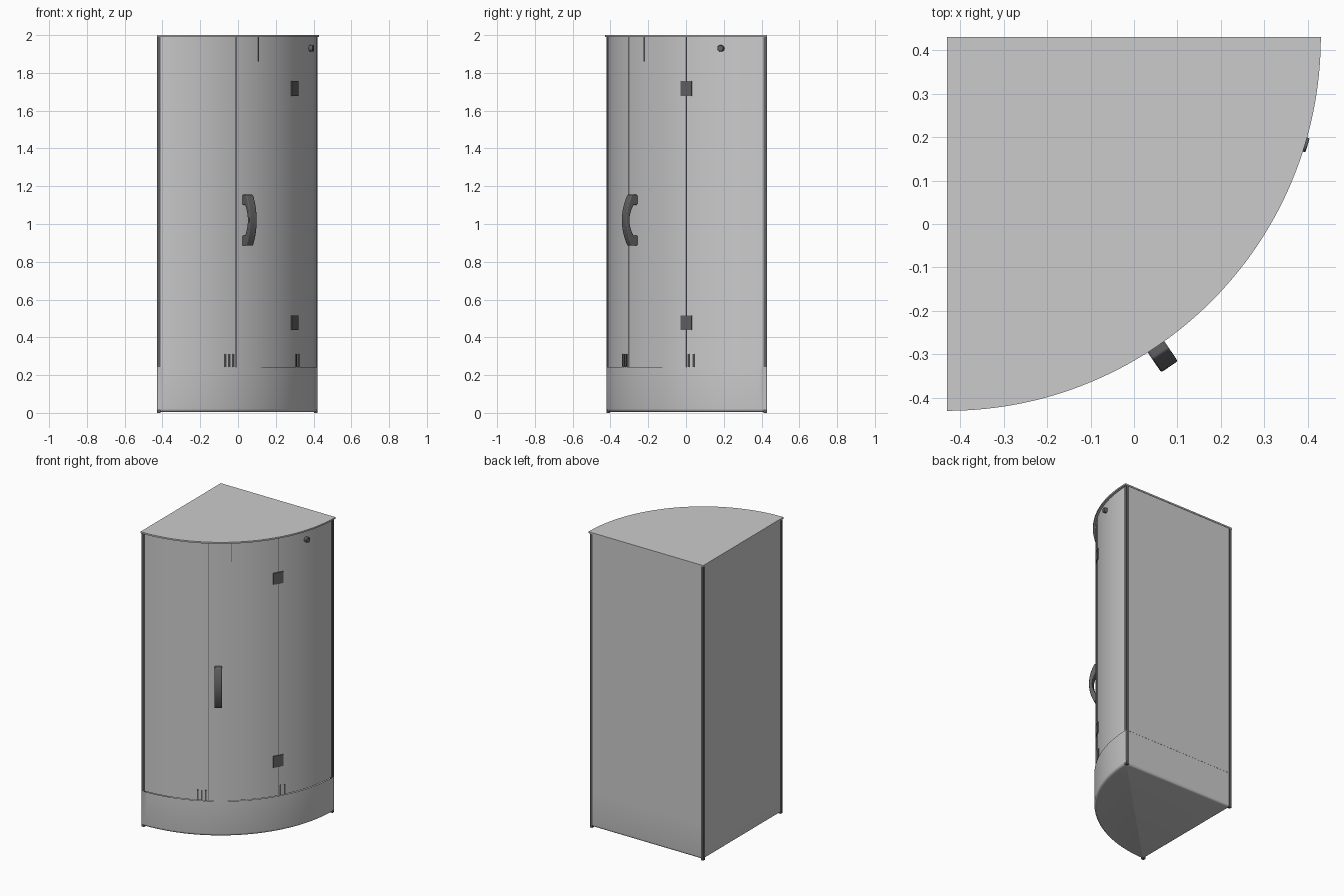
import bpy, bmesh
from math import sin, cos, radians, pi
from mathutils import Vector

if "Cube" in bpy.data.objects:
    bpy.data.objects.remove(bpy.data.objects["Cube"])

CX, CY = -0.43, 0.43          # back corner = centre of the quarter circle
dark = bpy.data.materials.new("dark_trim")
dark.diffuse_color = (0.12, 0.12, 0.12, 1)
dark.use_nodes = True
dark.node_tree.nodes["Principled BSDF"].inputs["Base Color"].default_value = dark.diffuse_color


def polar(r, deg, z=0.0):
    """Angle 0 = front (-y), 90 = right (+x), measured at the back corner."""
    a = radians(deg)
    return Vector((CX + r * sin(a), CY - r * cos(a), z))


def finish(name, bm, mat=None, bevel=0.0):
    bmesh.ops.recalc_face_normals(bm, faces=bm.faces)
    me = bpy.data.meshes.new(name)
    bm.to_mesh(me)
    bm.free()
    ob = bpy.data.objects.new(name, me)
    bpy.context.collection.objects.link(ob)
    if mat:
        me.materials.append(mat)
    if bevel:
        m = ob.modifiers.new("bevel", 'BEVEL')
        m.width, m.segments, m.limit_method = bevel, 3, 'ANGLE'
    bpy.ops.object.select_all(action='DESELECT')
    ob.select_set(True)
    bpy.context.view_layer.objects.active = ob
    bpy.ops.object.shade_smooth_by_angle(angle=radians(35))
    return ob


def prism_bm(pts, vec):
    bm = bmesh.new()
    f = bm.faces.new([bm.verts.new(p) for p in pts])
    ext = bmesh.ops.extrude_face_region(bm, geom=[f])['geom']
    bmesh.ops.translate(bm, vec=vec, verts=[v for v in ext if isinstance(v, bmesh.types.BMVert)])
    bm.normal_update()
    return bm


def prism(name, pts, vec, mat=None, bevel=0.0):
    return finish(name, prism_bm(pts, vec), mat, bevel)


def box(name, x0, x1, y0, y1, z0, z1, mat=None):
    return prism(name, [(x0, y0, z0), (x1, y0, z0), (x1, y1, z0), (x0, y1, z0)],
                 (0, 0, z1 - z0), mat)


def arc(r, a0, a1, z, n):
    return [polar(r, a0 + (a1 - a0) * i / n, z) for i in range(n + 1)]


def curved(name, r0, r1, a0, a1, z0, z1, n=20, mat=None):
    """Thin curved panel between two radii."""
    return prism(name, arc(r1, a0, a1, z0, n) + arc(r0, a1, a0, z0, n),
                 (0, 0, z1 - z0), mat)


def sector(r, z, inset, n=60):
    """Quarter-circle outline whose straight sides are moved inwards a little."""
    pts = [(CX + inset, CY - inset, z)]
    for p in arc(r, 0, 90, z, n):
        pts.append((max(p.x, CX + inset), min(p.y, CY - inset), z))
    return [Vector(p) for p in pts]


# shower tray: rounded underside and sunken basin
bm = prism_bm(sector(0.851, 0.004, 0.004), (0, 0, 0.238))
top = [f for f in bm.faces if all(v.co.z > 0.2 for v in f.verts)]
low = [e for e in bm.edges if all(v.co.z < 0.01 for v in e.verts)]
bmesh.ops.inset_region(bm, faces=top, thickness=0.05, use_even_offset=True)
bmesh.ops.translate(bm, vec=(0, 0, -0.12), verts=list(top[0].verts))
bmesh.ops.bevel(bm, geom=low, offset=0.018, segments=4, profile=0.5, affect='EDGES')
finish("tray", bm)

# roof
prism("roof", sector(0.86, 1.99, 0.0), (0, 0, 0.01))

# back walls
Z0, Z1 = 0.242, 1.99
box("left_wall", -0.427, -0.421, -0.41, 0.42, Z0, Z1)
box("back_wall", -0.42, 0.41, 0.421, 0.427, Z0, Z1)

# corner posts
for name, x, y in (("corner_post", -0.42, 0.42), ("right_post", 0.411, 0.42),
                   ("front_post", -0.42, -0.411)):
    box(name, x - 0.009, x + 0.009, y - 0.009, y + 0.009, 0.0, Z1, dark)

# curved glass: two fixed panels and the door
for name, a0, a1 in (("left_glass", 0.8, 29.6), ("door_glass", 29.9, 59.5),
                     ("right_glass", 59.8, 89.2)):
    curved(name, 0.838, 0.845, a0, a1, Z0, Z1)
for i, a in enumerate((29.75, 59.65)):
    curved(f"door_seal_{i}", 0.836, 0.843, a - 0.25, a + 0.25, Z0, Z1, 1, dark)

# upper door stop and lower clips
curved("door_stop", 0.834, 0.848, 39.4, 39.7, 1.86, Z1, 1, dark)
for i, a in enumerate((25.4, 27.1, 28.7, 60.5, 62.6)):
    curved(f"clip_{i}", 0.834, 0.849, a - 0.3, a + 0.3, Z0, 0.312, 2, dark)

# hinges
for name, z in (("lower_hinge", 0.477), ("upper_hinge", 1.717)):
    curved(name, 0.833, 0.851, 57.3, 61.9, z - 0.039, z + 0.039, 4, dark)

# door handle: bowed grip with two feet, extruded sideways
ang, width = 34, 0.046
us = [i / 8 - 1 for i in range(17)]
outer = [(0.915 - 0.035 * u * u, 1.02 + 0.135 * u) for u in us]
inner = [(0.893 - 0.025 * u * u, 1.02 + 0.08 * u) for u in reversed(us)]
profile = [(0.842, 0.885)] + outer + [(0.842, 1.155), (0.842, 1.102)] + inner + [(0.842, 0.938)]
side = Vector((cos(radians(ang)), sin(radians(ang)), 0)) * width
prism("door_handle", [polar(r, ang, z) - side / 2 for r, z in profile], side, dark, 0.005)

# round knob near the top of the right panel
a = radians(73.3)
u, up = Vector((cos(a), sin(a), 0)), Vector((0, 0, 1))
base = polar(0.832, 73.3, 1.93)
ring = [base + 0.017 * (u * cos(2 * pi * i / 24) + up * sin(2 * pi * i / 24)) for i in range(24)]
prism("knob", ring, Vector((sin(a), -cos(a), 0)) * 0.034, dark, 0.003)
